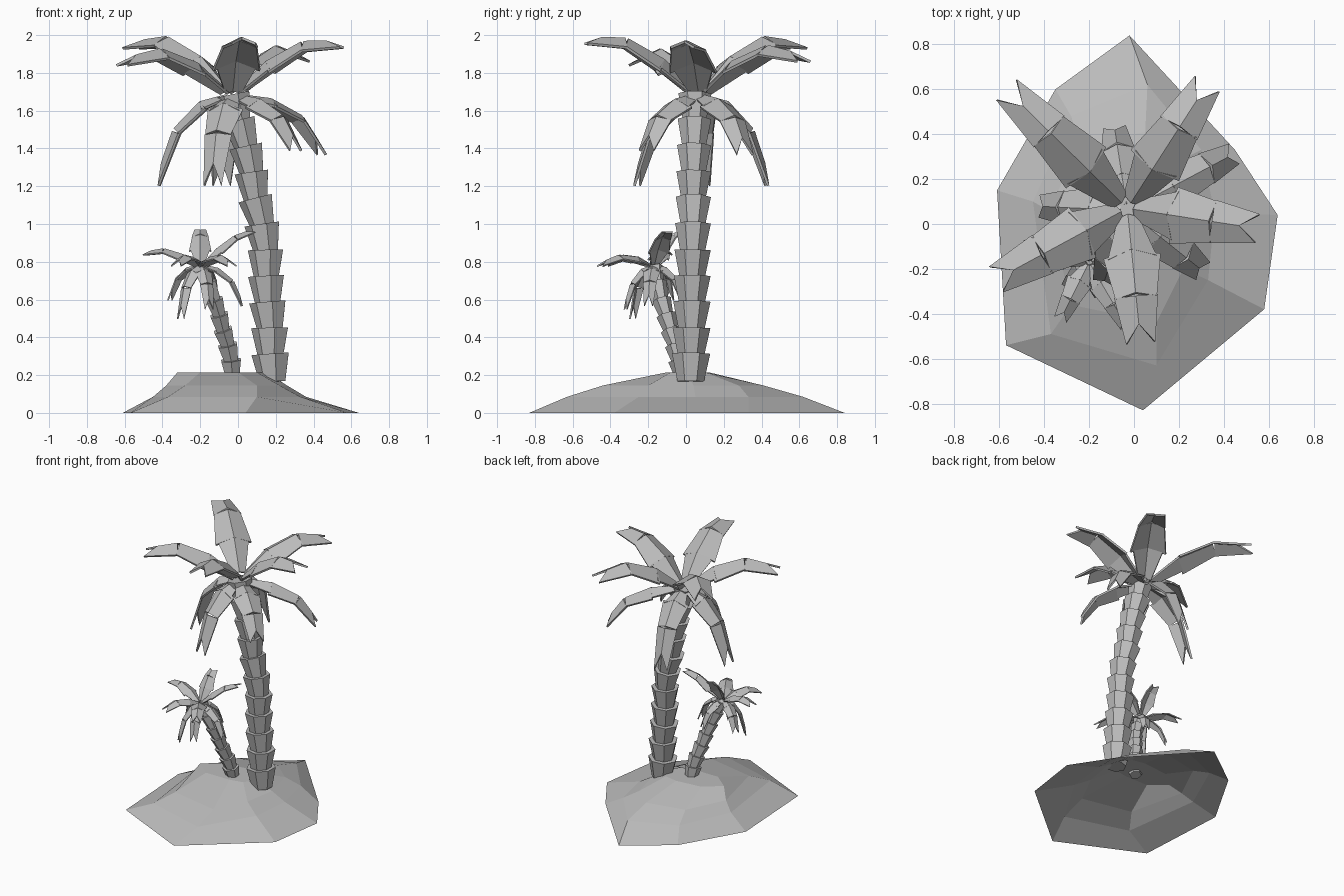
import bpy, bmesh, math
from mathutils import Vector as V

if "Cube" in bpy.data.objects:
    bpy.data.objects.remove(bpy.data.objects["Cube"])

grey = bpy.data.materials.new("mid_grey")
grey.diffuse_color = (.5, .5, .5, 1)
grey.use_nodes = True
grey.node_tree.nodes["Principled BSDF"].inputs["Base Color"].default_value = grey.diffuse_color


def finish(bm, name, thick=0):
    bmesh.ops.recalc_face_normals(bm, faces=bm.faces)
    me = bpy.data.meshes.new(name)
    bm.to_mesh(me)
    bm.free()
    me.materials.append(grey)
    ob = bpy.data.objects.new(name, me)
    bpy.context.collection.objects.link(ob)
    if thick:
        m = ob.modifiers.new("thickness", 'SOLIDIFY')
        m.thickness = thick
        m.offset = 0
    return ob


# Island: open-bottomed mound made of four irregular eight-sided rings
def island():
    levels = [
        (0, [(-.02, .84), (.45, .33), (.64, .04), (.58, -.38), (.04, -.83), (-.57, -.54), (-.61, .15), (-.35, .6)]),
        (.085, [(.06, .62), (.3, .33), (.36, .05), (.33, -.25), (.1, -.63), (-.37, -.49), (-.45, .1), (-.28, .48)]),
        (.145, [(.05, .41), (.2, .28), (.26, .04), (.22, -.2), (.1, -.44), (-.28, -.36), (-.38, .06), (-.24, .35)]),
        (.215, [(0, .12), (.1, .1), (.15, 0), (.1, -.08), (0, -.1), (-.2, -.1), (-.32, 0), (-.2, .1)]),
    ]
    bm = bmesh.new()
    rings = [[bm.verts.new((x, y, z)) for x, y in pts] for z, pts in levels]
    for a, b in zip(rings, rings[1:]):
        for i in range(8):
            j = (i + 1) % 8
            bm.faces.new((a[i], a[j], b[j], b[i]))
    bm.faces.new(rings[-1])
    finish(bm, "island")


# Trunk: stacked flared cups that follow a leaning path
def trunk(name, path, sides, r_low, r_top, shrink):
    bm = bmesh.new()
    n = len(path) - 1
    for k in range(n):
        p, q = V(path[k]), V(path[k + 1])
        d = (q - p).normalized()
        u = V((0, 1, 0)).cross(d).normalized()
        w = d.cross(u)
        s = 1 - shrink * k / n
        rings = []
        for c, r in ((p - d * .01, r_low * s), (q, r_top * s)):
            angles = [2 * math.pi * (i + .5) / sides for i in range(sides)]
            rings.append([bm.verts.new(c + (u * math.cos(a) + w * math.sin(a)) * r) for a in angles])
        lo, hi = rings
        for i in range(sides):
            j = (i + 1) % sides
            bm.faces.new((lo[i], lo[j], hi[j], hi[i]))
        bm.faces.new(lo[::-1])
        bm.faces.new(hi)
    finish(bm, name)


# Frond: three ridged plates along an arch, the last with a notched end
def frond(bm, root, tip, ctrl_z, width, fold, reach):
    root, tip = V(root), V(tip)
    mid = root.lerp(tip, reach)
    mid.z = ctrl_z

    def at(t):
        return root * (1 - t) ** 2 + mid * 2 * t * (1 - t) + tip * t * t

    flat = V((tip.x - root.x, tip.y - root.y, 0)).normalized()
    side = V((0, 0, 1)).cross(flat)
    for t0, t1, w0, w1, notch in ((.05, .31, .35, .85, 0), (.31, .63, 1, .72, 0), (.65, 1, .76, .5, .4)):
        p, q = at(t0), at(t1)
        nrm = (q - p).cross(side).normalized()
        if nrm.z < 0:
            nrm.negate()
        rows = []
        for c, w, back in ((p, w0, 0), (q, w1, notch)):
            h = w * width / 2
            ridge = c.lerp(p, back)
            rows.append([bm.verts.new(v) for v in (
                c + side * h - nrm * h * fold, ridge, c - side * h - nrm * h * fold)])
        a, b = rows
        for i in (0, 1):
            bm.faces.new((a[i], a[i + 1], b[i + 1], b[i]))


def crown(name, root, fronds, width, fold, thick, reach):
    bm = bmesh.new()
    for x, y, z, ctrl in fronds:
        frond(bm, root, (x, y, z), ctrl, width, fold, reach)
    finish(bm, name, thick)


island()

# Tall palm
xs = [.185, .175, .172, .16, .153, .15, .13, .095, .075, .045, .008, -.02]
trunk("tall_trunk", [(x, .025 + .002 * i, .175 + .1375 * i) for i, x in enumerate(xs)], 7, .072, .104, .15)
crown("tall_upper_fronds", (-.03, .07, 1.67), [
    (-.57, .6, 1.96, 2.10), (.33, .63, 1.89, 2.06), (.55, -.02, 1.965, 2.04),
    (.03, -.53, 1.985, 2.06), (-.62, -.25, 1.87, 2.04)], .25, .5, .014, .5)
crown("tall_lower_fronds", (-.03, .06, 1.68), [
    (.46, .32, 1.38, 1.70), (-.09, .45, 1.21, 1.70), (-.44, .08, 1.21, 1.70),
    (-.14, -.28, 1.21, 1.68), (.32, -.22, 1.4, 1.69)], .19, .5, .014, .75)

# Small palm
trunk("small_trunk", [(-.03, -.02, .205), (-.037, -.035, .28), (-.055, -.055, .36), (-.08, -.08, .44),
                      (-.1, -.105, .52), (-.125, -.13, .6), (-.16, -.15, .69), (-.195, -.165, .77)],
      6, .042, .06, .25)
crown("small_upper_fronds", (-.2, -.17, .77), [
    (-.5, -.1, .85, .91), (.08, -.1, .97, .95), (-.2, -.01, .98, .96),
    (-.33, -.43, .79, .89), (-.03, -.46, .79, .89)], .115, .5, .008, .5)
crown("small_lower_fronds", (-.2, -.17, .78), [
    (-.31, -.29, .5, .78), (.03, -.2, .57, .79), (-.15, -.33, .55, .78),
    (-.37, -.08, .6, .79), (-.12, -.01, .6, .79)], .09, .5, .008, .75)
